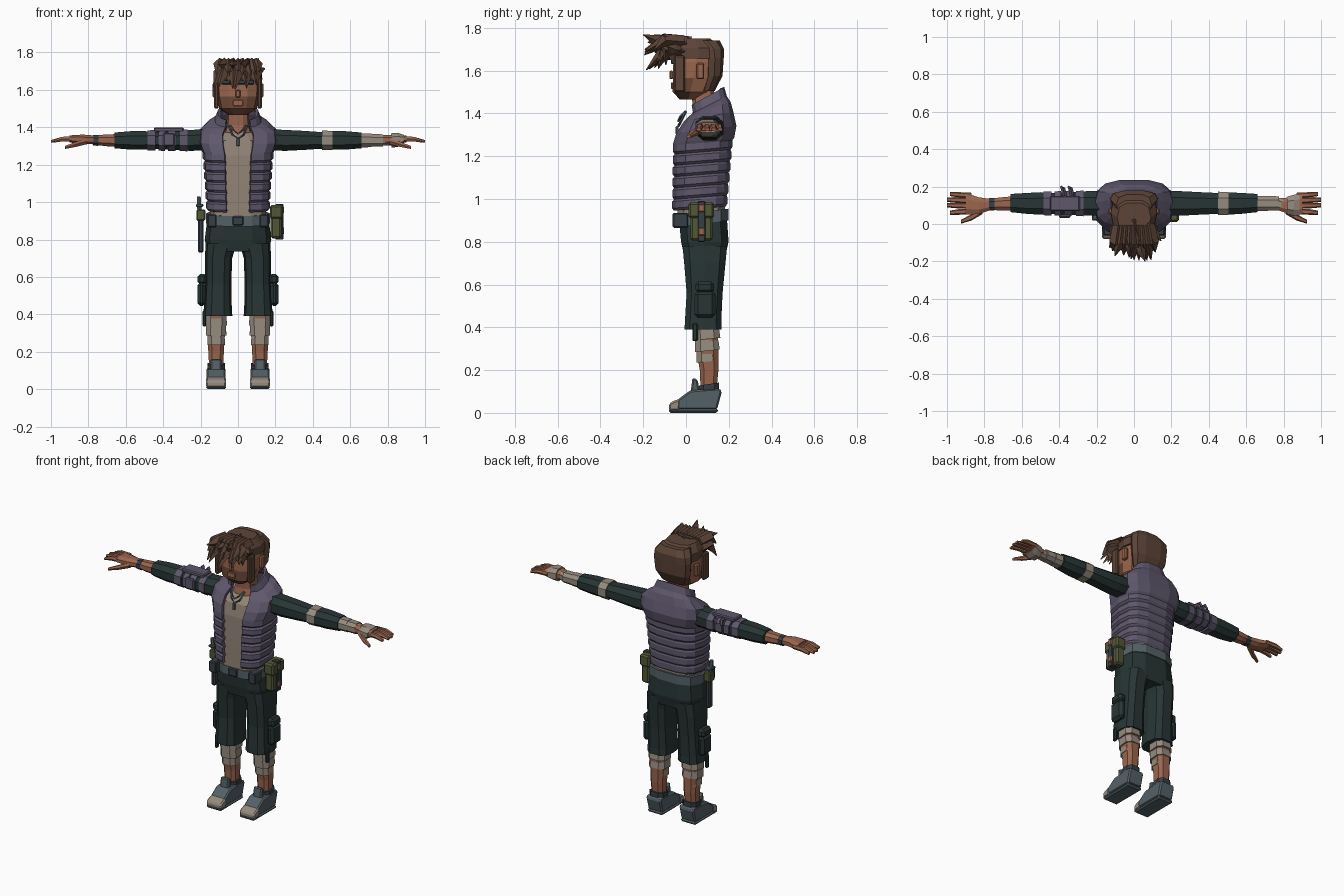
import bpy, bmesh, math, random
from mathutils import Vector
random.seed(4)

def material(name, *rgb):
    m = bpy.data.materials.new(name)
    lin = [((c / 255 + .055) / 1.055) ** 2.4 for c in rgb]
    m.diffuse_color = (*lin, 1)
    return m

PURPLE = material("purple_grey_cloth", 94, 87, 108)
GREEN = material("dark_green_cloth", 39, 53, 52)
SKIN = material("skin", 154, 102, 78)
SHIRT = material("khaki_shirt", 146, 131, 117)
WRAP = material("pale_wrap", 150, 139, 127)
SLATE = material("slate", 84, 97, 103)
OLIVE = material("olive_canvas", 82, 88, 55)
HAIR = material("brown_hair", 92, 68, 55)
BEARD = material("beard_brown", 108, 72, 54)
DARK = material("dark_slate", 54, 62, 70)

def skin(name, rings, mats, closed=True, rule=None):
    """Join rings of points into a faceted surface; closed rings get end caps."""
    bm = bmesh.new()
    rows = [[bm.verts.new(p) for p in r] for r in rings]
    n = len(rows[0])
    for a, b in zip(rows, rows[1:]):
        for k in range(n if closed else n - 1):
            j = (k + 1) % n
            bm.faces.new((a[k], a[j], b[j], b[k]))
    if closed:
        bm.faces.new(rows[0][::-1])
        bm.faces.new(rows[-1])
    bmesh.ops.recalc_face_normals(bm, faces=bm.faces)
    if rule:
        for f in bm.faces:
            f.material_index = rule(f.calc_center_median(), f.normal)
    me = bpy.data.meshes.new(name)
    bm.to_mesh(me)
    bm.free()
    for m in (mats if isinstance(mats, list) else [mats]):
        me.materials.append(m)
    ob = bpy.data.objects.new(name, me)
    bpy.context.collection.objects.link(ob)
    return ob

def oval(n, e, gap=None):
    """Unit rounded-square outline starting at the front; gap (degrees) leaves it open."""
    pw = lambda v: math.copysign(abs(v) ** e, v)
    for k in range(n):
        a = -90 + ((k + .5) * 360 / n if gap is None else gap + k * (360 - 2 * gap) / (n - 1))
        a = math.radians(a)
        yield pw(math.cos(a)), pw(math.sin(a))

def zring(z, cx, cy, rx, ry, tilt=0, n=10, e=.7, gap=None):
    return [(cx + u * rx, cy + v * ry, z + tilt * v * ry) for u, v in oval(n, e, gap)]

def limb(name, mat, s, rows, n=8, e=.85):
    """Sections across x: (x, cy, cz, ry, rz), mirrored by s."""
    return skin(name, [[(s * x, cy + u * ry, cz + v * rz) for u, v in oval(n, e)]
                       for x, cy, cz, ry, rz in rows], mat)

def tube(name, mat, pts, radii, n=4):
    pts = [Vector(p) for p in pts]
    rings = []
    for i, (p, r) in enumerate(zip(pts, radii)):
        d = (pts[min(i + 1, len(pts) - 1)] - pts[max(i - 1, 0)]).normalized()
        u = d.orthogonal().normalized() if abs(d.x) > .9 else d.cross(Vector((1, 0, 0))).normalized()
        v = d.cross(u)
        rings.append([p + r * (math.cos(t) * u + math.sin(t) * v)
                      for t in (2 * math.pi * k / n for k in range(n))])
    return skin(name, rings, mat)

def box(name, mat, lo, hi, bevel=.006):
    (a, b, c), (d, e, f) = lo, hi
    ob = skin(name, [[(a, b, z), (d, b, z), (d, e, z), (a, e, z)] for z in (c, f)], mat)
    if bevel:
        m = ob.modifiers.new("edge", 'BEVEL')
        m.width, m.segments = bevel, 1
    return ob

# Torso: shirt, neck, belt, pelvis
skin("shirt", [zring(.92, 0, .07, .15, .115), zring(1.1, 0, .075, .15, .118),
               zring(1.25, 0, .08, .16, .12), zring(1.33, 0, .09, .15, .115),
               zring(1.385, 0, .1, .1, .085, .2)], SHIRT)
skin("neck", [zring(1.34, 0, .1, .09, .085), zring(1.41, 0, .09, .062, .06),
              zring(1.53, 0, .075, .055, .052)], SKIN)
skin("belt", [zring(z, 0, .077, .17, .125, .12) for z in (.885, .94)], SLATE)
box("belt_buckle", DARK, (-.03, -.057, .875), (.03, -.04, .925))
for s in (-1, 1):
    box("belt_pouch", DARK, (s * .14 - .025, -.062, .865), (s * .14 + .025, .01, .935))
skin("pants_seat", [zring(.735, 0, .088, .165, .1), zring(.8, 0, .088, .178, .115),
                    zring(.9, 0, .08, .165, .115, .12)], GREEN)

# Open padded vest with a standing collar
rows = []
for i in range(6):
    t, z = i / 6, .955 + .053 * i
    w, d, c = .165 + .022 * t, .13 + .012 * t, .064 + .016 * t
    rows += [(z, c, w * .965, d * .95, .08, 14), (z + .012, c, w * 1.03, d * 1.01, .08, 14),
             (z + .043, c, w * 1.03, d * 1.01, .08, 14)]
rows += [(1.275, .083, .195, .145, .08, 14), (1.325, .095, .213, .143, .12, 14),
         (1.385, .105, .208, .118, .2, 15), (1.42, .11, .165, .1, .35, 18),
         (1.44, .11, .125, .082, .5, 24), (1.48, .1, .108, .08, .55, 28)]
vest = skin("padded_vest", [zring(z, 0, c, w, d, t, 14, .68, g) for z, c, w, d, t, g in rows],
            PURPLE, closed=False)
thick = vest.modifiers.new("thickness", 'SOLIDIFY')
thick.thickness, thick.offset = .016, -1

# Necklaces
for w, low in ((.05, 1.34), (.042, 1.365)):
    tube("necklace", SLATE, [(-w, .0, 1.41), (-w * .6, -.025, low + .02), (0, -.036, low),
                             (w * .6, -.025, low + .02), (w, .0, 1.41)], [.006] * 5)
box("pendant", SLATE, (-.009, -.048, 1.3), (.009, -.034, 1.34), .003)

# Head: skin with bearded jaw at the front
def face_rule(c, nrm):
    return 1 if c.y < .0 and c.z < 1.575 else 0
skin("head", [zring(1.465, 0, .01, .05, .04), zring(1.5, 0, .02, .1, .085),
              zring(1.565, 0, .035, .115, .1), zring(1.64, 0, .045, .12, .108),
              zring(1.71, 0, .05, .11, .1)], [SKIN, BEARD], rule=face_rule)
box("mouth", SKIN, (-.026, -.07, 1.515), (.026, -.061, 1.545), .002)
box("nose", SKIN, (-.014, -.078, 1.56), (.014, -.06, 1.6))
box("headband", DARK, (-.085, -.069, 1.63), (.085, -.05, 1.652), .003)
for s in (-1, 1):
    box("ear", SKIN, (s * .125 - .012, .05, 1.56), (s * .125 + .012, .085, 1.635))
    box("sideburn", HAIR, (s * .115 - .012, -.055, 1.5), (s * .115 + .012, -.005, 1.67))

# Hair: back shell, crown and fringe of spikes
skin("back_hair", [zring(1.505, 0, .105, .09, .03), zring(1.575, 0, .132, .122, .04),
                   zring(1.66, 0, .135, .13, .043), zring(1.7, 0, .13, .125, .05),
                   zring(1.74, 0, .1, .095, .06)], HAIR)
skin("crown_hair", [zring(1.655, 0, .06, .126, .115), zring(1.705, 0, .06, .124, .12),
                    zring(1.75, 0, .035, .09, .08)], HAIR)
skin("fringe_base", [zring(1.65, .0, -.045, .1, .04), zring(1.7, 0, -.06, .115, .06),
                     zring(1.755, 0, -.055, .085, .07)], HAIR)
for i in range(18):
    x = -.1 + .2 * (i % 9) / 8
    upper = i >= 9
    reach = -.235 + .9 * abs(x) ** 1.2 + random.uniform(0, .05)
    tip = (x * 1.15 + random.uniform(-.02, .02), reach if upper else reach + .04,
           random.uniform(1.67, 1.74) if upper else random.uniform(1.59, 1.65))
    top = 1.735 if upper else 1.69
    tube("fringe_spike", HAIR, [(x * .85, -.01, top), (x, -.1, top + .005), tip], [.03, .033, .002])
for x, y in ((-.05, -.1), (.03, -.15), (.08, -.06), (.0, -.04)):
    tube("crown_spike", HAIR, [(x, y + .06, 1.73), (x + .01, y, 1.745), (x + .03, y - .05, 1.768)],
         [.03, .022, .002])
tube("side_spike", HAIR, [(.08, -.03, 1.7), (.115, -.06, 1.7), (.145, -.09, 1.715)], [.03, .025, .002])

# Arms and hands
for s, side in ((-1, "right"), (1, "left")):
    limb(side + "_sleeve", GREEN, s, [
        (.15, .11, 1.335, .07, .06), (.25, .11, 1.33, .07, .06), (.36, .11, 1.33, .064, .054),
        (.44, .11, 1.33, .06, .048), (.5, .11, 1.33, .064, .053), (.57, .11, 1.33, .06, .053),
        (.66, .112, 1.33, .052, .045)])
    limb(side + "_forearm", SKIN, s, [(.63, .11, 1.33, .042, .037), (.71, .107, 1.33, .038, .033),
                                      (.78, .105, 1.333, .03, .025)])
    limb(side + "_palm", SKIN, s, [(.76, .105, 1.333, .03, .024), (.83, .098, 1.335, .048, .028),
                                   (.9, .108, 1.338, .062, .02)])
    for y0, y1, r, end in ((.068, .06, .015, .985), (.097, .1, .015, 1.0),
                           (.126, .13, .016, 1.0), (.153, .16, .014, .985)):
        limb(side + "_finger", SKIN, s, [(.87, y0, 1.338, r, .014), (.94, (y0 + y1) / 2, 1.337, r, .014),
                                         (end, y1, 1.325, r * .75, .008)], 6)
    limb(side + "_thumb", SKIN, s, [(.81, .075, 1.325, .022, .018), (.87, .035, 1.308, .017, .015),
                                    (.925, .012, 1.292, .01, .009)], 6)

# Left arm wraps
def band(name, mat, s, x0, x1, ry, rz, cy=.11, cz=1.33):
    limb(name, mat, s, [(x0, cy, cz, ry, rz), (x1, cy, cz, ry * .97, rz * .97)])
band("elbow_band", WRAP, 1, .45, .505, .067, .056)
band("forearm_wrap", WRAP, 1, .655, .715, .044, .04)
band("forearm_wrap", WRAP, 1, .71, .775, .042, .036)
band("wrist_wrap", WRAP, 1, .77, .83, .036, .03, .105)
limb("hand_wrap", WRAP, 1, [(.82, .1, 1.33, .05, .042), (.855, .1, 1.333, .06, .04),
                            (.885, .104, 1.336, .062, .026)])

# Right arm straps and bracelet
for x0, x1, r in ((.27, .31, 1.08), (.335, .375, 1.06), (.39, .425, 1.04), (.44, .485, 1.02)):
    band("arm_strap", PURPLE, -1, x0, x1, .068 * r, .058 * r)
box("arm_pad", PURPLE, (-.45, .07, 1.375), (-.29, .15, 1.4))
box("arm_plate", PURPLE, (-.4, .033, 1.3), (-.34, .05, 1.37))
for x in (-.37, -.33):
    tube("strap_end", PURPLE, [(x, .15, 1.38), (x - .01, .19, 1.385), (x - .02, .2, 1.36)], [.012, .012, .006])
band("bracelet", DARK, -1, .745, .775, .036, .031, .105)

# Legs, wraps and shoes
def shoe(name, mat, cx, half, profile):
    ob = skin(name, [[(cx + k * half, y, z) for y, z in profile] for k in (-1, 1)], mat)
    m = ob.modifiers.new("edge", 'BEVEL')
    m.width, m.segments = .008, 1

for s, side in ((-1, "right"), (1, "left")):
    c = s * .117
    skin(side + "_pants_leg", [zring(.39, s * .108, .08, .078, .09), zring(.43, s * .108, .08, .075, .088),
                               zring(.56, s * .106, .087, .07, .087), zring(.7, s * .104, .088, .073, .1),
                               zring(.78, s * .09, .088, .083, .108)], GREEN)
    skin(side + "_calf", [zring(.09, c, .105, .038, .038, n=8), zring(.2, c, .108, .044, .046, n=8),
                          zring(.3, c, .1, .05, .056, n=8), zring(.42, c, .09, .052, .058, n=8)], SKIN)
    for z, r in ((.345, .061), (.29, .058), (.24, .05)):
        skin(side + "_leg_wrap", [zring(z, c, .1, r, r + .003, .1, 8),
                                  zring(z + .05, c, .097, r * .96, r, -.05, 8)], WRAP)
    box(side + "_cargo_pocket", GREEN, (s * .195 - .022, .04, .445), (s * .195 + .022, .138, .57), .016)
    box(side + "_pocket_flap", GREEN, (s * .192 - .025, .045, .56), (s * .192 + .025, .132, .615), .014)
    box(side + "_cuff_strap", GREEN, (s * .18 - .01, .03, .335), (s * .18 + .01, .055, .42))
    shoe(side + "_shoe", SLATE, c, .051, [(-.04, .015), (.145, .015), (.168, .1), (.155, .115),
                                          (.07, .11), (.02, .105), (-.04, .062)])
    shoe(side + "_toe_cap", WRAP, c, .053, [(-.08, .01), (-.03, .01), (-.025, .068), (-.06, .055), (-.08, .043)])
    shoe(side + "_sole", SLATE, c, .053, [(-.08, 0), (.148, 0), (.15, .02), (-.08, .02)])
    shoe(side + "_tongue", SLATE, c, .03, [(.02, .08), (.065, .09), (.055, .155), (.03, .165)])
    skin(side + "_ankle_strap", [zring(z, c, .108, .05, .05, .15, 8) for z in (.1, .135)], DARK)

# Hip pouch on the left, sheathed knife on the right
box("hip_pouch", OLIVE, (.175, .02, .805), (.232, .125, .965), .01)
box("hip_pouch_flap", OLIVE, (.17, .012, .91), (.24, .132, .985), .01)
box("pouch_strap", DARK, (.2, .055, .8), (.243, .09, .99), .004)
for z in (.83, .94):
    box("pouch_patch", SKIN, (.236, .058, z), (.247, .087, z + .035), .003)
box("knife_sheath", DARK, (-.215, .03, .73), (-.185, .07, .93), .008)
box("sheath_holder", OLIVE, (-.222, .025, .9), (-.175, .075, .96), .006)
tube("knife_handle", SLATE, [(-.205, .05, .94), (-.21, .04, 1.03)], [.014, .012], 6)
box("knife_guard", SLATE, (-.225, .02, .975), (-.185, .08, .99), .004)
